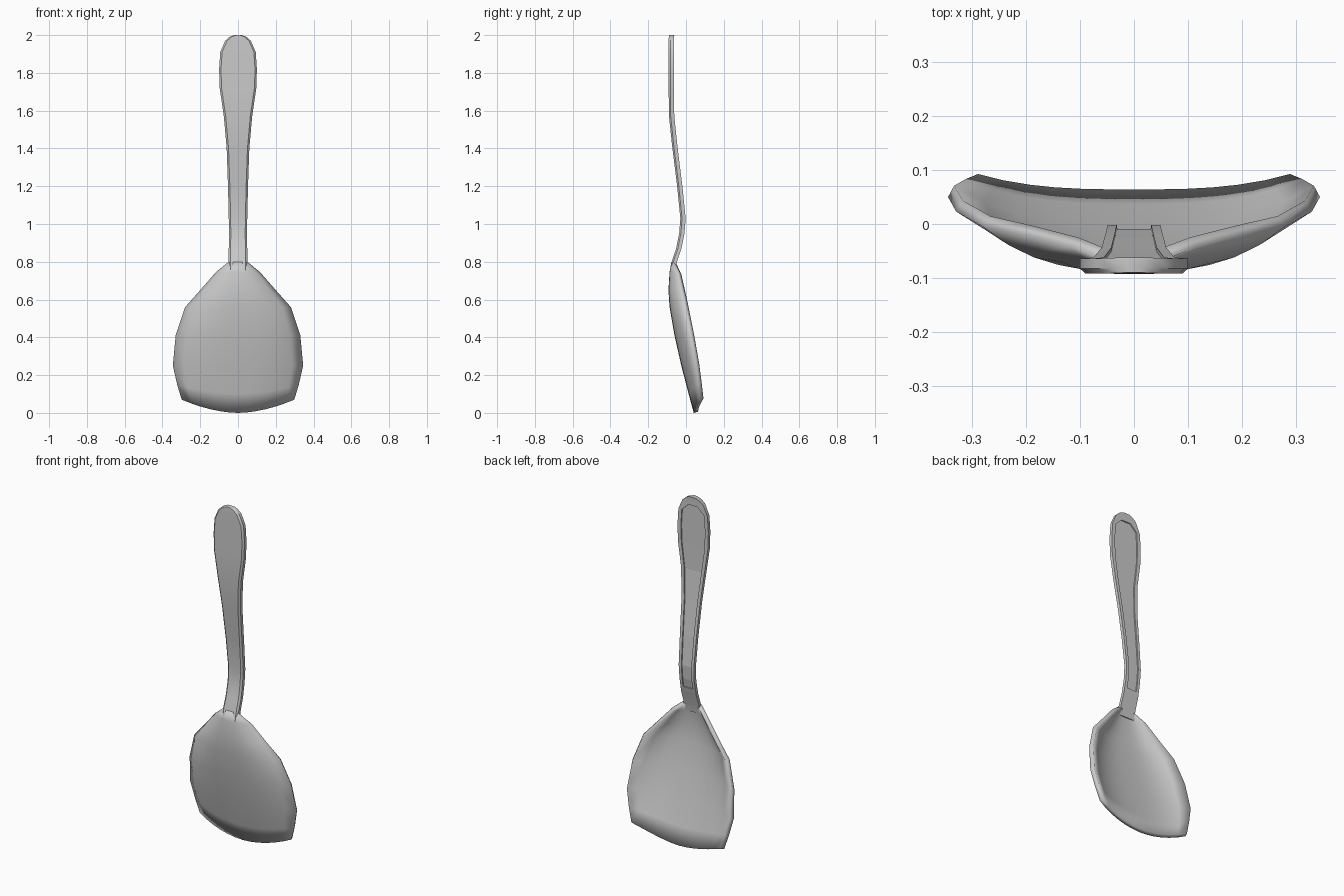
import bpy, bmesh

if "Cube" in bpy.data.objects:
    bpy.data.objects.remove(bpy.data.objects["Cube"])


def finish(name, bm):
    me = bpy.data.meshes.new(name)
    bm.to_mesh(me)
    bm.free()
    ob = bpy.data.objects.new(name, me)
    bpy.context.collection.objects.link(ob)
    return ob


def smooth(ob):
    bpy.ops.object.select_all(action='DESELECT')
    ob.select_set(True)
    bpy.context.view_layer.objects.active = ob
    bpy.ops.object.shade_smooth_by_angle(angle=0.52)


def loft(name, rings):
    """Closed solid through a list of equal-length rings."""
    bm = bmesh.new()
    vs = [[bm.verts.new(p) for p in r] for r in rings]
    n = len(rings[0])
    for a, b in zip(vs, vs[1:]):
        for i in range(n):
            j = (i + 1) % n
            bm.faces.new((a[i], a[j], b[j], b[i]))
    bm.faces.new(vs[0])
    bm.faces.new(vs[-1])
    bmesh.ops.recalc_face_normals(bm, faces=bm.faces)
    return finish(name, bm)


# Blade: rows of (centre z, rim z rise, half width, centre y, rim y)
rows = [(.80, 0, .05, -.077, -.07), (.745, 0, .117, -.087, -.042),
        (.65, 0, .20, -.093, -.021), (.56, 0, .28, -.087, -.005),
        (.41, 0, .33, -.061, .023), (.25, 0, .345, -.025, .05),
        (.10, .05, .322, .014, .062), (0, .07, .298, .041, .071)]
COLS = 12
bm = bmesh.new()
grid = []
for z, rise, w, yc, yr in rows:
    line = []
    for c in range(COLS + 1):
        t = 2 * c / COLS - 1
        k = abs(t)
        line.append(bm.verts.new((w * t, yc + (yr - yc) * k ** 2.9, z + rise * k ** 1.8)))
    grid.append(line)
for a, b in zip(grid, grid[1:]):
    for c in range(COLS):
        bm.faces.new((a[c], b[c], b[c + 1], a[c + 1]))
blade = finish("blade", bm)
sol = blade.modifiers.new("thickness", 'SOLIDIFY')
sol.thickness = .024
sol.offset = -1
smooth(blade)

# Handle: rows of (z, half width, front y)
path = [(.745, .05, -.085), (.80, .05, -.076), (.87, .049, -.052), (.95, .048, -.036),
        (1.03, .049, -.03), (1.2, .053, -.047), (1.4, .06, -.072), (1.57, .075, -.09),
        (1.72, .097, -.092), (1.82, .1, -.092), (1.91, .094, -.092),
        (1.97, .068, -.092), (1.99, .045, -.091), (2.0, .02, -.09)]
T = .028
rings = []
for z, w, y in path:
    e = min(.01, w * .5)
    rings.append([(-w + e, y, z), (w - e, y, z), (w, y + .009, z), (w, y + T, z),
                  (-w, y + T, z), (-w, y + .009, z)])
handle = loft("handle", rings)

# Shallow recessed panel on the back of the handle
inner = [(.90, .032, -.046)] + [(z, w - .017 - .1 * max(0, w - .05), y) for z, w, y in path[3:11]]
inner.append((1.95, .03, -.092))
cut = loft("panel_cutter", [[(-w, y + T - .007, z), (w, y + T - .007, z),
                             (w, y + T + .05, z), (-w, y + T + .05, z)] for z, w, y in inner])
cut.hide_render = True
cut.hide_viewport = True
boo = handle.modifiers.new("panel", 'BOOLEAN')
boo.operation = 'DIFFERENCE'
boo.solver = 'EXACT'
boo.object = cut
smooth(handle)
